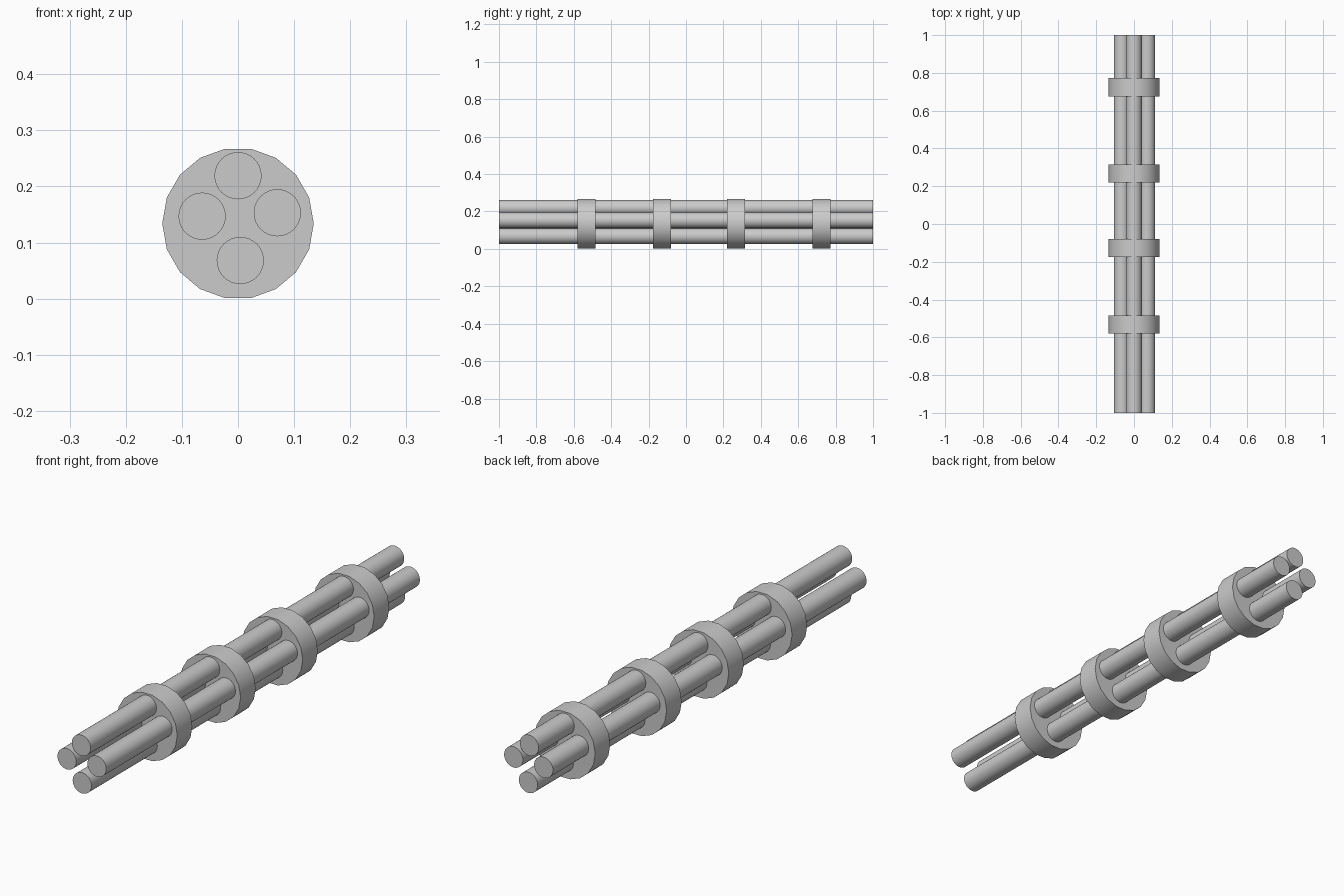
import bpy, bmesh
from math import cos, sin, tau, radians

if "Cube" in bpy.data.objects:
    bpy.data.objects.remove(bpy.data.objects["Cube"])


def cylinder_y(name, x, z, radius, y0, y1, sides):
    """Capped cylinder along y with a corner on the +x axis."""
    bm = bmesh.new()
    ring = [bm.verts.new((x + radius * cos(tau * i / sides), y0,
                          z + radius * sin(tau * i / sides))) for i in range(sides)]
    face = bm.faces.new(ring)
    ext = bmesh.ops.extrude_face_region(bm, geom=[face], use_keep_orig=True)
    top = [v for v in ext["geom"] if isinstance(v, bmesh.types.BMVert)]
    bmesh.ops.translate(bm, vec=(0, y1 - y0, 0), verts=top)
    bmesh.ops.recalc_face_normals(bm, faces=bm.faces)
    mesh = bpy.data.meshes.new(name)
    bm.to_mesh(mesh)
    bm.free()
    obj = bpy.data.objects.new(name, mesh)
    bpy.context.collection.objects.link(obj)
    bpy.ops.object.select_all(action='DESELECT')
    obj.select_set(True)
    bpy.context.view_layer.objects.active = obj
    bpy.ops.object.shade_smooth_by_angle(angle=radians(30))
    return obj


# Four long rods, slightly irregularly placed
rods = {"top": (0.0, 0.219), "left": (-0.064, 0.147),
        "right": (0.070, 0.153), "bottom": (0.004, 0.068)}
for side, (x, z) in rods.items():
    cylinder_y(f"rod_{side}", x, z, 0.042, -1.0, 1.0, 32)

# Four 18-sided collars holding the rods
for i, y in enumerate((-0.532, -0.128, 0.268, 0.724), 1):
    cylinder_y(f"collar_{i}", 0.0, 0.134, 0.135, y - 0.048, y + 0.048, 18)
